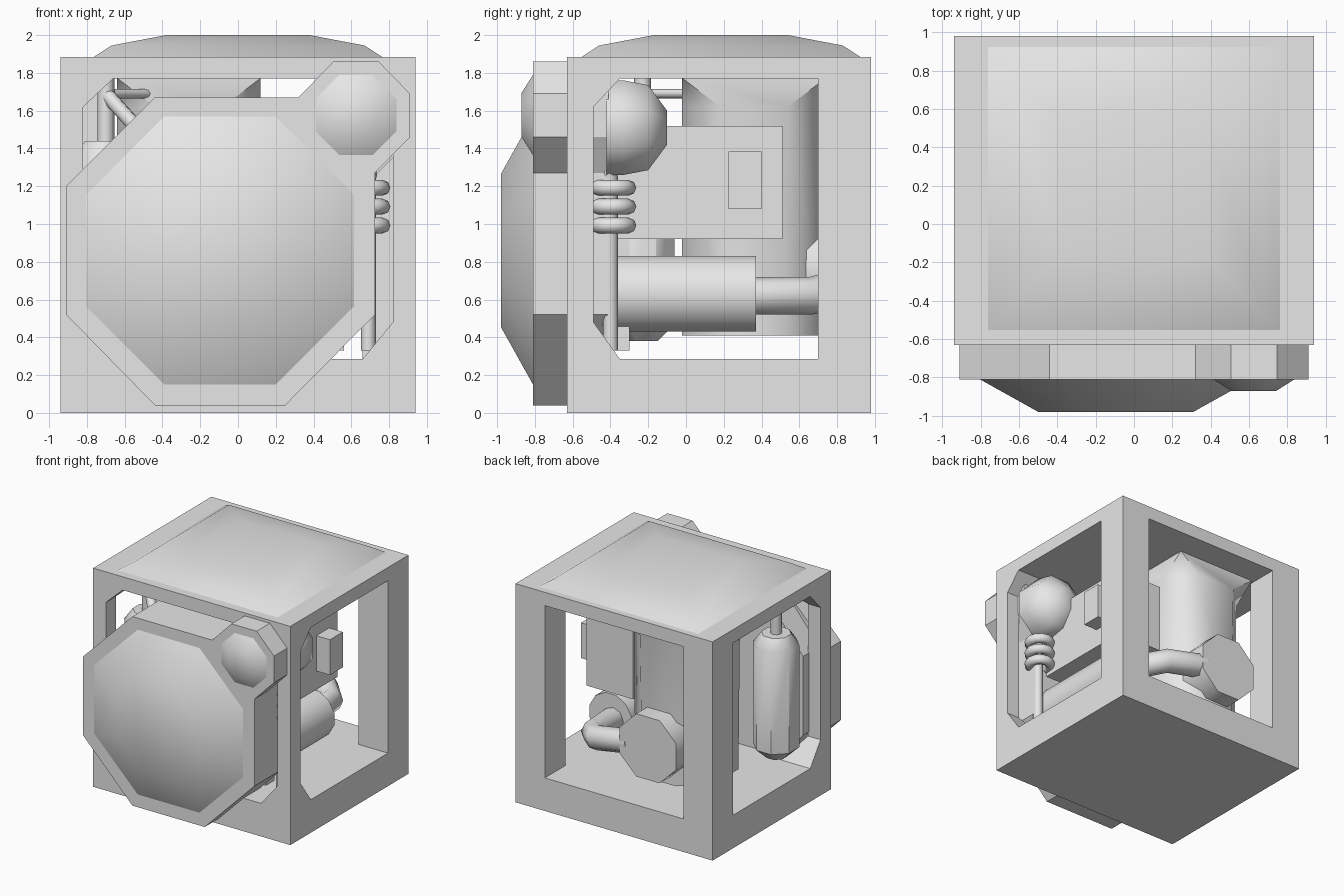
import bpy, bmesh, math
from mathutils import Vector

cube = bpy.data.objects.get("Cube")
if cube:
    bpy.data.objects.remove(cube, do_unlink=True)

grey = bpy.data.materials.new("plain_grey")
grey.use_nodes = True
colour = (0.8, 0.8, 0.8, 1)
grey.diffuse_color = colour
grey.node_tree.nodes["Principled BSDF"].inputs["Base Color"].default_value = colour


def finish(name, bm, smooth_angle):
    """Turn a bmesh into an object, smooth below the given angle."""
    bmesh.ops.recalc_face_normals(bm, faces=bm.faces)
    for f in bm.faces:
        f.smooth = smooth_angle > 0
    for e in bm.edges:
        e.smooth = e.calc_face_angle(math.pi) < math.radians(smooth_angle)
    mesh = bpy.data.meshes.new(name)
    bm.to_mesh(mesh)
    bm.free()
    mesh.materials.append(grey)
    obj = bpy.data.objects.new(name, mesh)
    bpy.context.collection.objects.link(obj)
    return obj


def loft(name, rings, smooth_angle=0):
    """Skin matching rings of points and cap both ends."""
    bm = bmesh.new()
    loops = [[bm.verts.new(p) for p in ring] for ring in rings]
    n = len(loops[0])
    for a, b in zip(loops, loops[1:]):
        for i in range(n):
            bm.faces.new((a[i], a[(i + 1) % n], b[(i + 1) % n], b[i]))
    bm.faces.new(loops[0])
    bm.faces.new(loops[-1])
    return finish(name, bm, smooth_angle)


def place(u, v, w, axis):
    """Put profile point (u, v) at depth w along an axis."""
    return {"x": (w, u, v), "y": (u, w, v), "z": (u, v, w)}[axis]


def prism(name, outline, axis, start, end):
    return loft(name, [[place(u, v, w, axis) for u, v in outline] for w in (start, end)])


def rect(u0, u1, v0, v1):
    return [(u0, v0), (u1, v0), (u1, v1), (u0, v1)]


def turned(name, axis, centre, profile, sides=8, smooth_angle=50):
    """Polygonal solid of revolution; profile holds (depth, flat radius)."""
    rings = []
    for w, r in profile:
        big = r / math.cos(math.pi / sides)
        ring = []
        for i in range(sides):
            a = math.tau * (i + 0.5) / sides
            ring.append(place(centre[0] + big * math.cos(a), centre[1] + big * math.sin(a), w, axis))
        rings.append(ring)
    return loft(name, rings, smooth_angle)


def pipe(name, points, radius):
    curve = bpy.data.curves.new(name + "_path", "CURVE")
    curve.dimensions = "3D"
    curve.bevel_depth = radius
    curve.bevel_resolution = 2
    curve.use_fill_caps = True
    spline = curve.splines.new("POLY")
    spline.points.add(len(points) - 1)
    for p, co in zip(spline.points, points):
        p.co = (*co, 1)
    temp = bpy.data.objects.new(name + "_path", curve)
    bpy.context.collection.objects.link(temp)
    bpy.context.view_layer.update()
    mesh = temp.evaluated_get(bpy.context.evaluated_depsgraph_get()).to_mesh()
    bm = bmesh.new()
    bm.from_mesh(mesh)
    bpy.data.objects.remove(temp, do_unlink=True)
    return finish(name, bm, 50)


# Open cabinet: a block cut through from the sides, front and back
LOW, HIGH = 0.285, 1.77
cabinet = prism("cabinet", rect(-0.94, 0.94, -0.63, 0.98), "z", 0, 1.885)
side_hole = [(-0.35, LOW), (0.7, LOW), (0.7, HIGH), (-0.35, HIGH), (-0.49, 1.62), (-0.49, 0.48)]
front_hole = [(-0.66, LOW), (0.66, LOW), (0.82, 0.48), (0.82, 1.62),
              (0.66, HIGH), (-0.66, HIGH), (-0.82, 1.62), (-0.82, 0.48)]
cutters = [prism("side_cutter", side_hole, "x", -1.2, 1.2),
           prism("front_cutter", front_hole, "y", -0.9, -0.3),
           prism("back_cutter", rect(-0.66, 0.66, LOW, HIGH), "y", 0.3, 1.2)]
for c in cutters:
    c.hide_render = True
    cut = cabinet.modifiers.new(c.name, "BOOLEAN")
    cut.operation = "DIFFERENCE"
    cut.solver = "EXACT"
    cut.object = c
bpy.context.view_layer.update()
baked = bpy.data.meshes.new_from_object(
    cabinet.evaluated_get(bpy.context.evaluated_depsgraph_get()))
cabinet.modifiers.clear()
cabinet.data = baked
for c in cutters:
    bpy.data.objects.remove(c, do_unlink=True)

# Bulging top panel
layers = [(1.88, 0), (1.945, 0.1), (2.0, 0.39)]
loft("top_bulge", [[(x, y, z) for x, y in rect(-0.77 + d, 0.77 - d, -0.56 + d, 0.93 - d)]
                   for z, d in layers], 50)

# Front plate, and its rear half inside the cabinet
plate = [(-0.91, 1.2), (-0.44, 1.67), (0.32, 1.67), (0.505, 1.86), (0.745, 1.86), (0.91, 1.69),
         (0.91, 1.46), (0.725, 1.27), (0.725, 0.52), (0.25, 0.04), (-0.44, 0.04), (-0.91, 0.52)]
prism("front_plate", plate, "y", -0.81, -0.63)
inner = [(max(-0.83, min(0.83, u)), v) for u, v in plate]
prism("inner_plate", inner, "y", -0.63, -0.41)

# Lenses
turned("large_lens", "y", (-0.095, 0.86), [(-0.8, 0.71), (-0.81, 0.71), (-0.98, 0.405)])
turned("small_lens", "y", (0.625, 1.577), [(-0.8, 0.213), (-0.81, 0.213), (-0.87, 0.118)])
turned("small_lens_housing", "y", (0.625, 1.51),
       [(-0.42, 0.25), (-0.33, 0.25), (-0.2, 0.225), (-0.1, 0.09)])

# Side equipment box with cover
prism("equipment_box", rect(0.15, 0.59, -0.41, 0.51), "z", 0.92, 1.52)
prism("box_cover", rect(0.58, 0.72, 0.225, 0.4), "z", 1.08, 1.385)

# Drum: square at the ceiling, eight-sided below
cx, cy, r = -0.26, 0.36, 0.38


def drum_ring(z, chamfer):
    pts = []
    for sx, sy in ((1, 1), (-1, 1), (-1, -1), (1, -1)):
        pair = [(cx + sx * r, cy + sy * (r - chamfer), z), (cx + sx * (r - chamfer), cy + sy * r, z)]
        pts += pair if sx * sy > 0 else pair[::-1]
    return pts


loft("drum", [drum_ring(HIGH, 0.004), drum_ring(1.62, 0.2), drum_ring(0.41, 0.22)], 50)
turned("drum_outlet", "y", (cx, 0.75), [(0.62, 0.27), (0.89, 0.27)])

# Horizontal tank with pipe to the outlet
turned("horizontal_tank", "y", (0.46, 0.63), [(-0.41, 0.2), (0.37, 0.2)], 12)
pipe("tank_pipe", [(0.44, 0.3, 0.62), (0.42, 0.66, 0.62), (0.3, 0.78, 0.65), (-0.05, 0.8, 0.72)], 0.1)
prism("tank_bracket", rect(0.36, 0.56, -0.42, -0.3), "z", 0.33, 0.5)

# Upright tank with pipes
tank = (-0.7, -0.23)
turned("upright_tank", "z", tank,
       [(0.38, 0.08), (0.47, 0.17), (1.35, 0.17), (1.44, 0.11)], 8, 40)
pipe("tank_riser", [(*tank, 1.42), (*tank, HIGH)], 0.045)
pipe("drum_feed", [(*tank, 1.69), (-0.45, 0.03, 1.69)], 0.025)
pipe("plate_feed", [(*tank, 1.69), (-0.5, -0.42, 1.47)], 0.04)

# Coiled pipe behind the front post
coil = Vector((0.68, -0.39))
pipe("coil_pipe", [(0.69, -0.4, 0.33), (0.69, -0.4, 1.24), (0.74, -0.43, 1.45), (0.74, -0.43, 1.6)], 0.04)
for i in range(3):
    rows = []
    for k in range(8):
        a = math.tau * k / 8
        rows.append((0.042 * math.sin(a), 0.085 + 0.042 * math.cos(a)))
    bm = bmesh.new()
    grid = [[bm.verts.new((coil.x + rad * math.cos(math.tau * j / 12),
                           coil.y + rad * math.sin(math.tau * j / 12),
                           0.992 + 0.1 * i + h)) for h, rad in rows] for j in range(12)]
    for j in range(12):
        for k in range(8):
            a, b = grid[j], grid[(j + 1) % 12]
            bm.faces.new((a[k], a[(k + 1) % 8], b[(k + 1) % 8], b[k]))
    finish(f"coil_ring_{i + 1}", bm, 50)
